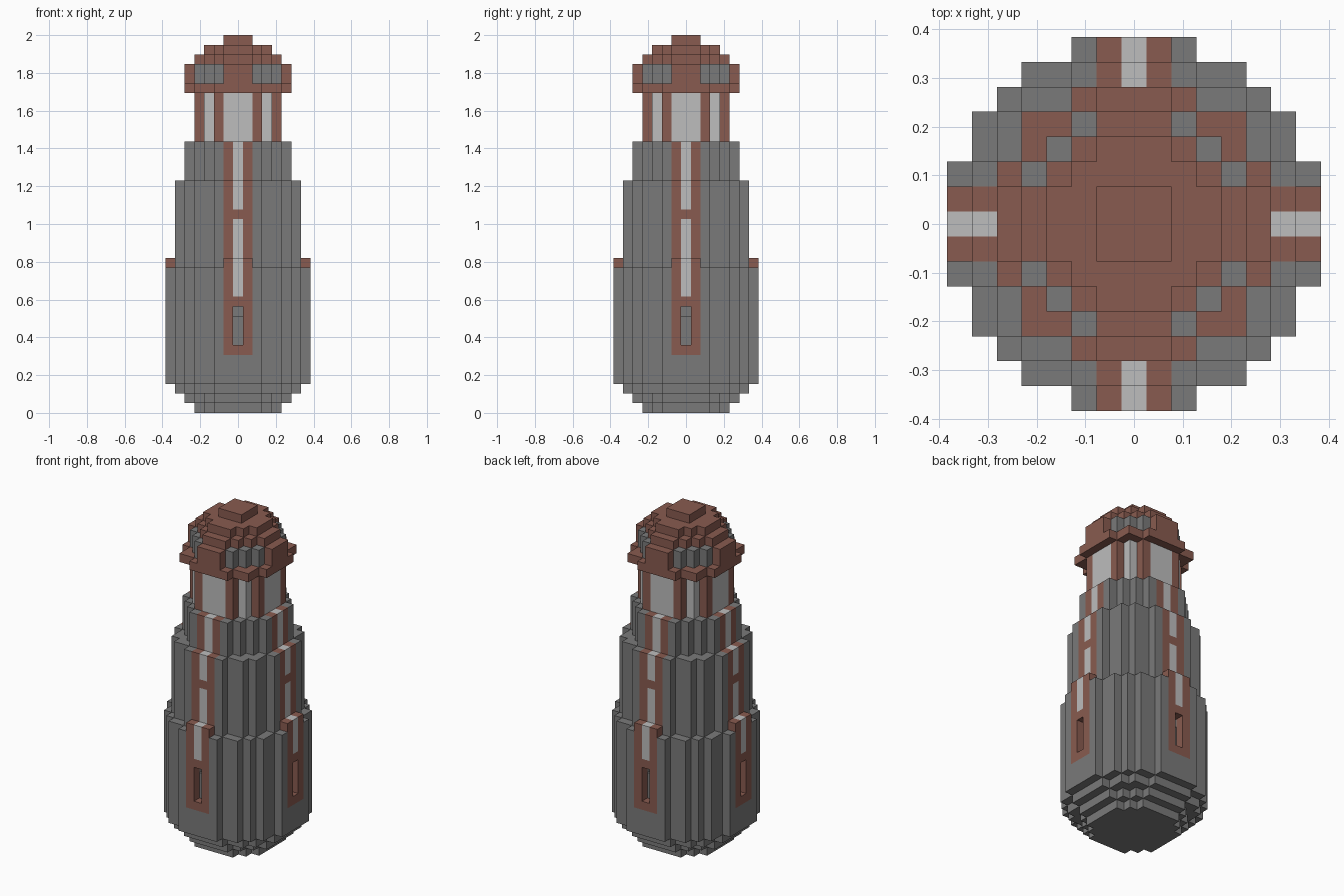
import bpy, bmesh
from mathutils import Vector

cube = bpy.data.objects.get("Cube")
if cube:
    bpy.data.objects.remove(cube, do_unlink=True)

U = 2 / 39          # edge of one block
cells = {}          # (i, j, k) -> part name
colour_of = {}      # part name -> material


def material(name, rgb):
    m = bpy.data.materials.new(name)
    m.use_nodes = True
    m.diffuse_color = (*rgb, 1)
    m.node_tree.nodes["Principled BSDF"].inputs["Base Color"].default_value = (*rgb, 1)
    return m


grey = material("stone grey", (0.195, 0.195, 0.195))
brown = material("red brown", (0.25, 0.105, 0.08))
pale = material("pale grey", (0.51, 0.51, 0.51))


def fill(part, mat, z0, z1, rule):
    """Set blocks to a part; rule gets the larger and smaller distance from the axes."""
    colour_of[part] = mat
    for i in range(-7, 8):
        for j in range(-7, 8):
            a, b = max(abs(i), abs(j)), min(abs(i), abs(j))
            if rule(a, b):
                for k in range(z0, z1):
                    cells[i, j, k] = part


def carve(z0, z1, row):
    for key in [c for c in cells if z0 <= c[2] < z1]:
        a, b = abs(key[0]), abs(key[1])
        if max(a, b) == row and min(a, b) == 0:
            del cells[key]


def disc(r2):
    return lambda a, b: a * a + b * b <= r2


def strip(row, half):
    return lambda a, b: a == row and b <= half


# Stepped foot and the three tiers of the tower
fill("foot", grey, 0, 1, disc(20))
fill("foot", grey, 1, 2, disc(30))
fill("foot", grey, 2, 3, disc(42))
fill("lower_tier", grey, 3, 15, disc(55))
fill("middle_tier", grey, 15, 24, disc(42))
fill("upper_tier", grey, 24, 28, disc(30))

# Trim bands on the four sides, with pale strips inside
for row, z0, z1 in ((7, 6, 16), (6, 16, 24), (5, 24, 28)):
    fill("side_trim", brown, z0, z1, strip(row, 1))
    fill("pale_strip", pale, max(z0, 12), z1, strip(row, 0))
fill("side_trim", brown, 20, 21, strip(6, 0))

# Recessed slots
carve(7, 11, 7)
carve(10, 11, 6)

# Lantern room: panes between posts
fill("lantern_panes", pale, 28, 33, disc(20))
fill("lantern_posts", brown, 28, 33, lambda a, b: (a, b) == (4, 2))

# Roof: brim, drum with grey corners, arms and stepped cap
fill("roof_brim", brown, 33, 34, disc(32))
fill("roof_drum", brown, 34, 36, disc(20))
fill("roof_corners", grey, 34, 36, lambda a, b: (a, b) in ((4, 2), (3, 3)))
fill("roof_arms", brown, 34, 36, strip(5, 1))
fill("roof_cap", brown, 36, 37, disc(17))
fill("roof_cap", brown, 37, 38, disc(10))
fill("roof_knob", brown, 38, 39, disc(2))


def build(part):
    """Make one mesh from the exposed block sides of a part."""
    bm = bmesh.new()
    for cell, owner in cells.items():
        if owner != part:
            continue
        centre = Vector(cell) + Vector((0, 0, 0.5))
        for axis in range(3):
            for sign in (-1, 1):
                beside = list(cell)
                beside[axis] += sign
                if tuple(beside) in cells:
                    continue
                corners = []
                for p, q in ((-1, -1), (1, -1), (1, 1), (-1, 1)):
                    v = centre.copy()
                    v[axis] += sign / 2
                    v[(axis + 1) % 3] += p / 2
                    v[(axis + 2) % 3] += q / 2
                    corners.append(bm.verts.new(v * U))
                bm.faces.new(corners[::sign])
    bmesh.ops.remove_doubles(bm, verts=bm.verts, dist=U / 100)
    bmesh.ops.dissolve_limit(bm, angle_limit=0.02, verts=bm.verts, edges=bm.edges)
    mesh = bpy.data.meshes.new(part)
    bm.to_mesh(mesh)
    bm.free()
    mesh.materials.append(colour_of[part])
    bpy.context.collection.objects.link(bpy.data.objects.new(part, mesh))


for name in colour_of:
    build(name)
